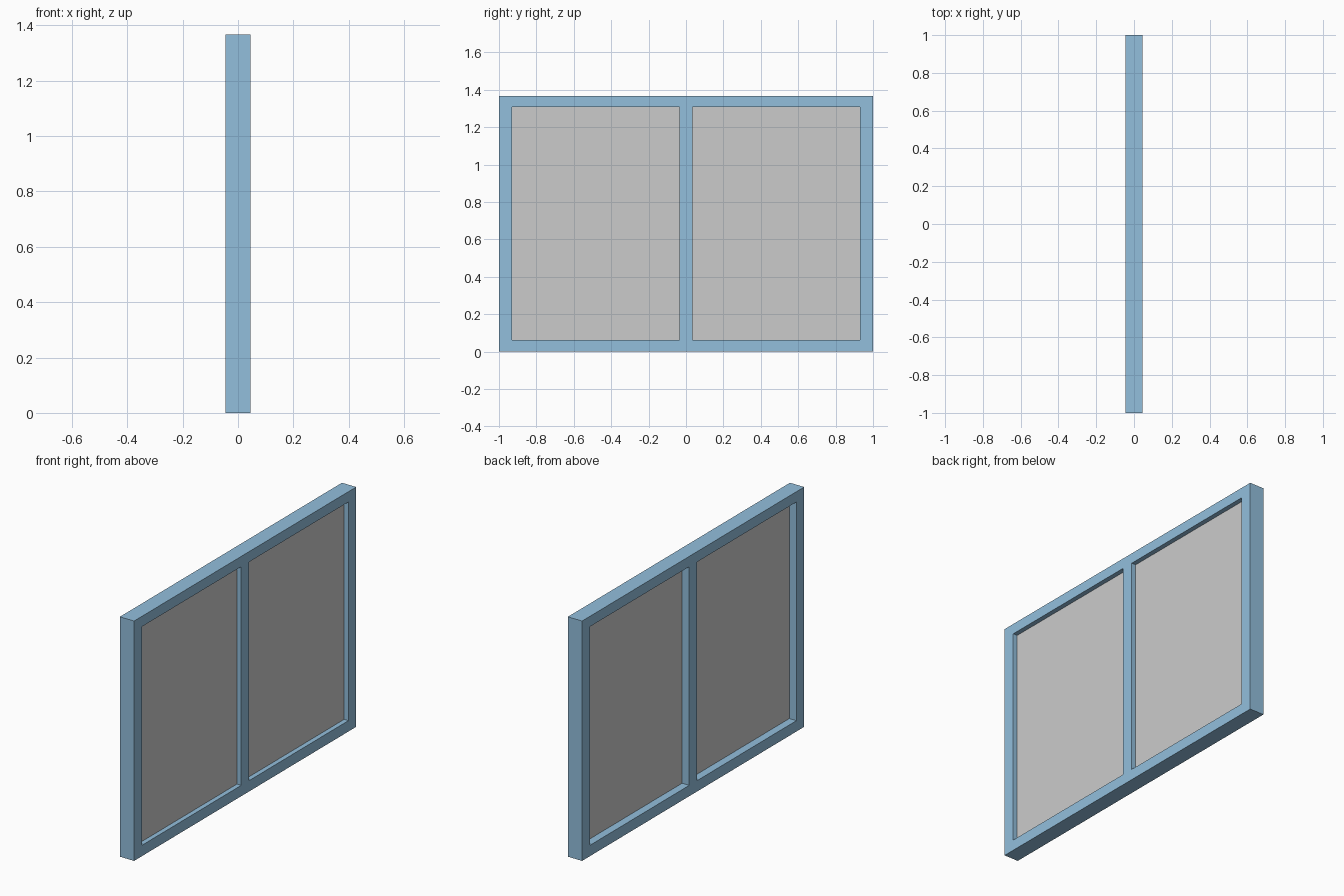
import bpy, bmesh

if "Cube" in bpy.data.objects:
    bpy.data.objects.remove(bpy.data.objects["Cube"])

DEPTH = 0.09                                  # frame thickness along x
Y_LINES = [-1.0, -0.93, -0.035, 0.035, 0.93, 1.0]
Z_LINES = [0.0, 0.062, 1.308, 1.367]
PANE_X = (0.0, 0.018)                         # panes sit towards the +x face

blue = bpy.data.materials.new("frame_blue")
blue.diffuse_color = (0.29, 0.52, 0.72, 1)
blue.use_nodes = True
blue.node_tree.nodes["Principled BSDF"].inputs["Base Color"].default_value = blue.diffuse_color


def add_object(name, bm, material=None):
    bmesh.ops.recalc_face_normals(bm, faces=bm.faces)
    mesh = bpy.data.meshes.new(name)
    bm.to_mesh(mesh)
    bm.free()
    obj = bpy.data.objects.new(name, mesh)
    bpy.context.collection.objects.link(obj)
    if material:
        mesh.materials.append(material)
    return obj


def extrude_x(bm, distance):
    geom = bmesh.ops.extrude_face_region(bm, geom=bm.faces[:])["geom"]
    verts = [g for g in geom if isinstance(g, bmesh.types.BMVert)]
    bmesh.ops.translate(bm, verts=verts, vec=(distance, 0, 0))


# Window frame with centre mullion: a cell grid, two openings left out, extruded
bm = bmesh.new()
grid = [[bm.verts.new((-DEPTH / 2, y, z)) for z in Z_LINES] for y in Y_LINES]
for i in range(len(Y_LINES) - 1):
    for j in range(len(Z_LINES) - 1):
        if j == 1 and i in (1, 3):
            continue
        bm.faces.new((grid[i][j], grid[i + 1][j],
                      grid[i + 1][j + 1], grid[i][j + 1]))
extrude_x(bm, DEPTH)
add_object("window_frame", bm, blue)

# Glass panes filling the two openings
for side, i in (("left", 1), ("right", 3)):
    y0, y1 = Y_LINES[i], Y_LINES[i + 1]
    z0, z1 = Z_LINES[1], Z_LINES[2]
    bm = bmesh.new()
    bm.faces.new([bm.verts.new((PANE_X[0], y, z))
                  for y, z in ((y0, z0), (y1, z0), (y1, z1), (y0, z1))])
    extrude_x(bm, PANE_X[1] - PANE_X[0])
    add_object("glass_pane_" + side, bm)
